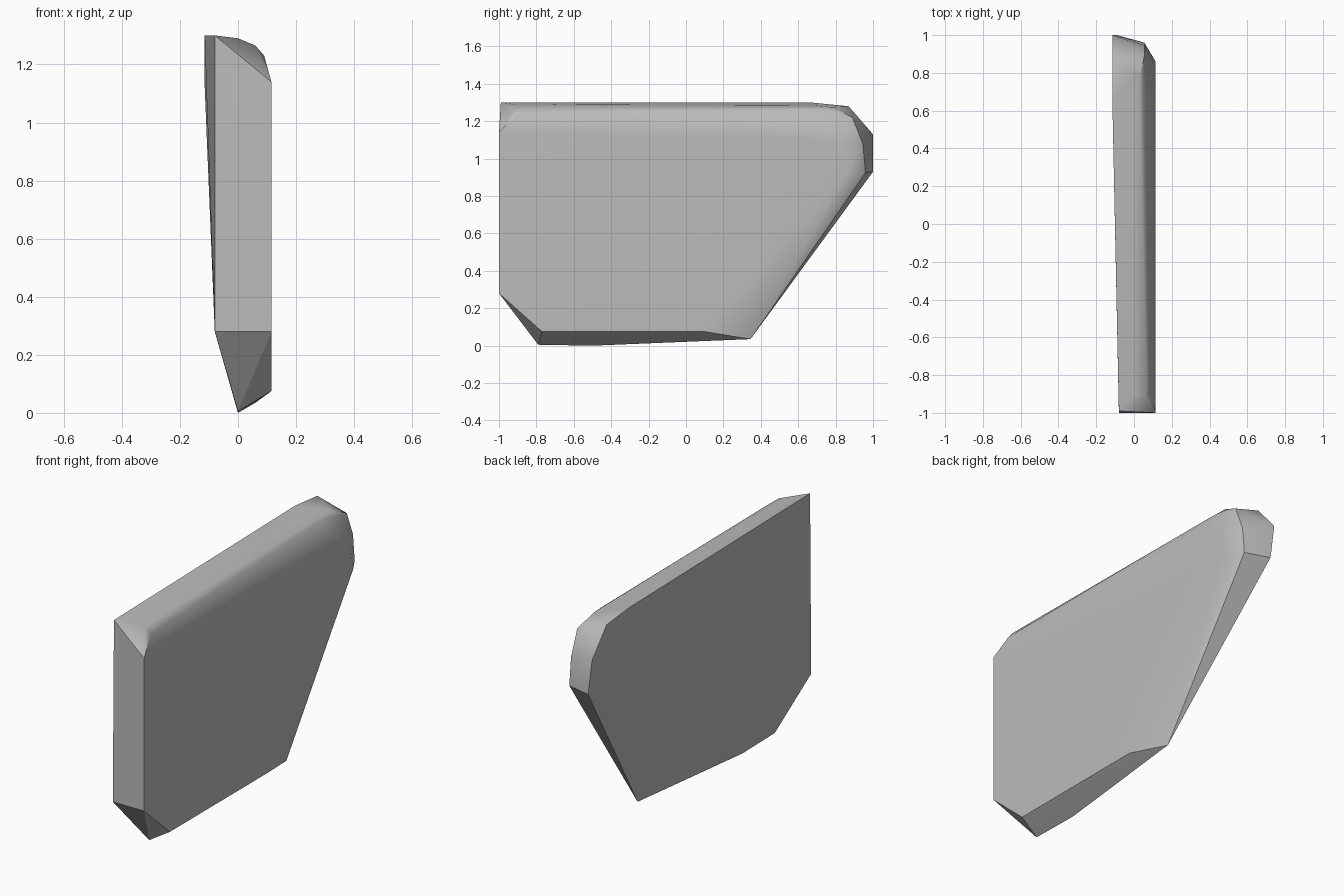
import bpy
import bmesh
import math

cube = bpy.data.objects.get("Cube")
if cube:
    bpy.data.objects.remove(cube, do_unlink=True)


def make_material(name, colour):
    material = bpy.data.materials.new(name)
    material.use_nodes = True
    material.diffuse_color = colour
    shader = material.node_tree.nodes["Principled BSDF"]
    shader.inputs["Base Color"].default_value = colour
    return material


def side_profile(x, outline):
    """Place a (y, z) outline on a plane of constant x."""
    return [(x, y, z) for y, z in outline]


def edge_section(y, section):
    """Place an (x, z) cross-section on a plane of constant y."""
    return [(x, y, z) for x, z in section]


def convex_solid(name, points, material):
    """Wrap a closed convex solid around the given profiles."""
    bm = bmesh.new()
    for point in points:
        bm.verts.new(point)
    result = bmesh.ops.convex_hull(bm, input=bm.verts)
    loose = {item for key in ("geom_interior", "geom_unused")
             for item in result[key] if isinstance(item, bmesh.types.BMVert)}
    bmesh.ops.delete(bm, geom=list(loose), context="VERTS")
    bmesh.ops.dissolve_limit(bm, angle_limit=math.radians(1),
                             verts=bm.verts, edges=bm.edges)
    bmesh.ops.recalc_face_normals(bm, faces=bm.faces)
    mesh = bpy.data.meshes.new(name)
    bm.to_mesh(mesh)
    bm.free()
    mesh.materials.append(material)
    obj = bpy.data.objects.new(name, mesh)
    bpy.context.collection.objects.link(obj)
    return obj


points = []

# Broad outer face
outer = 0.115
points += side_profile(outer, [(-1, 0.28), (-1, 1.14), (-0.77, 0.075),
                               (0.1, 0.075), (0.86, 0.93), (0.83, 1.07)])

# Rounded upper edge, at the front and towards the back
points += edge_section(-0.91, [(0, 1.29), (0.06, 1.265), (0.09, 1.23)])
points += edge_section(-0.75, [(0.06, 1.265), (0.09, 1.23), (outer, 1.14)])
points += edge_section(0.68, [(0, 1.285), (0.05, 1.262), (0.09, 1.2), (outer, 1.11)])

# Rounded back corner
points += side_profile(0.055, [(0.96, 0.925), (0.945, 1.08), (0.89, 1.22)])
points += edge_section(0.78, [(0.03, 1.275)])

# Inner face, widening from front to back
points += side_profile(-0.08, [(-1, 0.28), (-0.99, 1.3)])
points += side_profile(-0.115, [(1, 1.13), (0.87, 1.28), (0.67, 1.3)])
points += edge_section(1, [(-0.09, 0.93)])

# Bottom ridge
points += side_profile(0, [(-0.79, 0.005), (-0.5, 0)])
points += edge_section(0.345, [(0.06, 0.035)])

grey = make_material("plain grey", (0.5, 0.5, 0.5, 1))
slab = convex_solid("bevelled_slab", points, grey)

# Smooth the gentle bends and keep the hard edges
bpy.ops.object.select_all(action="DESELECT")
slab.select_set(True)
bpy.context.view_layer.objects.active = slab
bpy.ops.object.shade_smooth_by_angle(angle=math.radians(30))
weighted = slab.modifiers.new("even_shading", "WEIGHTED_NORMAL")
weighted.keep_sharp = True
